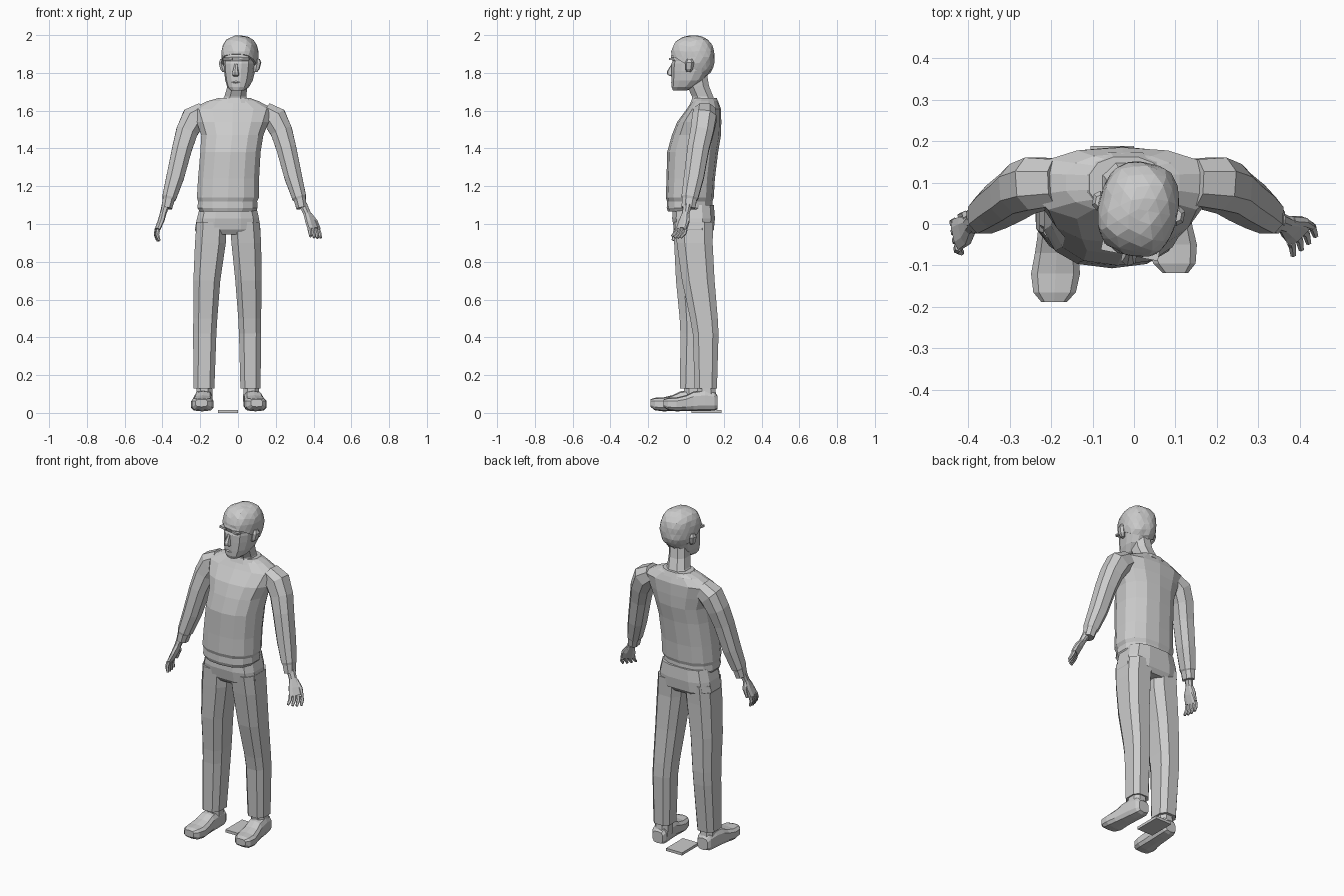
import bpy, bmesh, math, random
from mathutils import Vector, Matrix

random.seed(3)
Z = Vector((0, 0, 1))


def finish(name, bm, mat=None):
    if mat:
        bmesh.ops.transform(bm, matrix=mat, verts=bm.verts)
    bmesh.ops.recalc_face_normals(bm, faces=bm.faces)
    me = bpy.data.meshes.new(name)
    bm.to_mesh(me)
    bm.free()
    ob = bpy.data.objects.new(name, me)
    bpy.context.collection.objects.link(ob)
    return ob


def loft(name, rings, n=10, p=2.4, axis=None, ref=(0, 1, 0), mat=None):
    """Skin rings (x, y, z, half width, half depth); the depth runs along ref."""
    bm = bmesh.new()
    pts = [Vector(r[:3]) for r in rings]
    ref = Vector(ref)
    loops = []
    for i, r in enumerate(rings):
        t = Vector(axis) if axis else pts[min(i + 1, len(pts) - 1)] - pts[max(i - 1, 0)]
        t.normalize()
        u = ref.cross(t).normalized()
        v = t.cross(u)
        loop = []
        for k in range(n):
            a = 2 * math.pi * (k + 0.5) / n
            c, s = math.cos(a), math.sin(a)
            c = math.copysign(abs(c) ** (2 / p), c)
            s = math.copysign(abs(s) ** (2 / p), s)
            loop.append(bm.verts.new(pts[i] + u * c * r[3] + v * s * r[4]))
        loops.append(loop)
    for a, b in zip(loops, loops[1:]):
        for k in range(n):
            bm.faces.new((a[k], a[(k + 1) % n], b[(k + 1) % n], b[k]))
    bm.faces.new(loops[0])
    bm.faces.new(loops[-1])
    return finish(name, bm, mat)


def box(name, lo, hi, mat=None):
    bm = bmesh.new()
    bmesh.ops.create_cube(bm, size=1)
    lo, hi = Vector(lo), Vector(hi)
    for v in bm.verts:
        v.co = (lo + hi) / 2 + Vector(v.co[i] * (hi[i] - lo[i]) for i in range(3))
    return finish(name, bm, mat)


# Sweater body with gathered hem and collar
loft("sweater", [
    (-.055, .02, 1.065, .15, .115), (-.055, .02, 1.085, .163, .122),
    (-.055, .02, 1.12, .16, .12), (-.053, .02, 1.14, .168, .127),
    (-.05, .025, 1.24, .165, .128), (-.04, .035, 1.38, .163, .135),
    (-.03, .055, 1.47, .168, .13), (-.028, .07, 1.54, .195, .117),
    (-.028, .095, 1.61, .22, .09), (-.027, .1, 1.65, .14, .07),
    (-.02, .1, 1.665, .09, .06)], n=14, axis=Z)
loft("collar", [(-.02, .098, 1.64, .115, .078), (-.02, .098, 1.668, .09, .066)], n=12, axis=Z)

# Sleeves, mirrored about the slightly shifted body axis
for s, side in ((-1, "right"), (1, "left")):
    X = lambda d: -.02 + s * d
    loft(side + "_sleeve", [
        (X(.16), .1, 1.595, .055, .06), (X(.215), .097, 1.56, .07, .068),
        (X(.25), .085, 1.49, .062, .065), (X(.276), .065, 1.4, .056, .061),
        (X(.312), .042, 1.25, .05, .056), (X(.344), .02, 1.14, .04, .047),
        (X(.347), .018, 1.13, .034, .042), (X(.357), .012, 1.085, .03, .038)], n=8)


# Hands: palm, four fingers and a thumb
def hand(side, wrist, palm, knuckle, tip, spread, curl):
    w, pm, kn, tp, sp, cu = map(Vector, (wrist, palm, knuckle, tip, spread, curl))
    sp.normalize()
    loft(side + "_palm", [(*w, .021, .024), (*(w.lerp(pm, .5)), .017, .022),
                          (*pm, .016, .037), (*kn, .013, .04)], n=8, ref=sp)
    for i in range(4):
        k = (i - 1.5) / 1.5
        base = kn + sp * k * .03
        end = tp + sp * k * .036 - (tp - kn) * .12 * abs(k)
        mid = base.lerp(end, .5)
        loft(f"{side}_finger_{i + 1}", [(*base, .011, .011), (*mid, .01, .01),
             (*(end + cu), .007, .007)], n=6, ref=sp)
    th = pm - sp * .03
    loft(side + "_thumb", [(*(w.lerp(pm, .6) - sp * .015), .013, .013),
         (*(th + cu * .6 - sp * .006), .012, .012),
         (*(kn - sp * .045 + cu), .007, .007)], n=6, ref=sp)


hand("right", (-.383, .008, 1.1), (-.408, -.015, 1.015), (-.427, -.025, .97),
     (-.437, -.035, .91), (.15, -1, 0), (.014, 0, -.004))
hand("left", (.345, .008, 1.1), (.385, -.01, 1.015), (.4, -.022, .975),
     (.415, -.04, .925), (-.75, -.65, .1), (-.002, -.014, 0))

# Trousers: hips and two legs, the left one set back
loft("trouser_hips", [
    (-.052, .04, 1.1, .15, .11), (-.053, .04, 1.03, .168, .116),
    (-.055, .042, .97, .178, .108), (-.055, .042, .945, .165, .09)], n=12, p=3, axis=Z)
loft("right_trouser_leg", [
    (-.14, .036, 1.01, .083, .108), (-.146, .036, .9, .086, .104),
    (-.165, .04, .7, .075, .098), (-.173, .05, .5, .067, .088),
    (-.176, .05, .42, .065, .084), (-.18, .035, .13, .058, .07)], n=8, p=3, axis=Z)
loft("left_trouser_leg", [
    (.036, .042, 1.01, .083, .108), (.044, .046, .9, .083, .1),
    (.055, .065, .7, .073, .091), (.062, .095, .5, .064, .077),
    (.064, .104, .42, .062, .072), (.066, .105, .13, .056, .062)], n=8, p=3, axis=Z)

# Shoes with ankle shafts
for side, hx, tx, dy in (("right", -.178, -.193, 0), ("left", .07, .1, .07)):
    prof = [(.098, .055, .034, .035), (.08, .062, .045, .05), (.03, .066, .048, .056),
            (-.03, .062, .05, .052), (-.07, .052, .054, .042), (-.12, .045, .061, .037),
            (-.165, .047, .053, .033), (-.188, .052, .032, .02)]
    loft(side + "_shoe", [(hx + (tx - hx) * (.1 - y) / .29, y + dy, z, a, b)
                          for y, z, a, b in prof], n=10, p=3.2,
         axis=(0, -1, 0), ref=Z)
    loft(side + "_ankle", [(hx, .04 + dy, .06, .046, .056),
                           (hx, .037 + dy, .15, .044, .05)], n=8, axis=Z)

# Floor plate between the feet
box("base_plate", (-.105, .03, 0), (0, .188, .016))

# Neck
loft("neck", [(-.02, .1, 1.63, .085, .065), (-.014, .088, 1.675, .062, .06),
              (-.003, .064, 1.73, .056, .062), (.005, .05, 1.82, .052, .06)], n=8, axis=Z)

# Head, turned a little to its right
turn = Matrix.Translation((.01, .034, 0)) @ Matrix.Rotation(math.radians(-11), 4, 'Z')
loft("head", [
    (0, -.066, 1.708, .036, .038), (0, -.048, 1.725, .056, .062),
    (0, -.025, 1.76, .07, .086), (0, -.008, 1.81, .079, .103),
    (0, -.004, 1.85, .082, .106), (0, -.002, 1.862, .082, .102),
    (0, -.004, 1.885, .084, .11), (0, 0, 1.93, .08, .1),
    (0, 0, 1.96, .06, .08)], n=12, p=2.6, axis=Z, mat=turn)
loft("nose", [(0, -.105, 1.85, .007, .006), (0, -.12, 1.806, .016, .018),
              (0, -.119, 1.79, .02, .016), (0, -.108, 1.782, .013, .008)],
     n=6, axis=Z, mat=turn)
loft("lips", [(0, -.098, 1.758, .02, .01), (0, -.102, 1.75, .026, .013),
              (0, -.095, 1.742, .02, .01)], n=6, axis=Z, mat=turn)
for s, side in ((-1, "right"), (1, "left")):
    loft(side + "_ear", [
        (s * .082, -.004, 1.805, .012, .012), (s * .09, 0, 1.82, .016, .02),
        (s * .098, .004, 1.855, .016, .024), (s * .096, .004, 1.873, .01, .014)],
        n=6, axis=Z, mat=turn)
    box(side + "_brow", (s * .045 - .025, -.112, 1.868), (s * .045 + .025, -.075, 1.88), turn)

# Faceted hair cap, trimmed along a line falling from forehead to nape
bm = bmesh.new()
bmesh.ops.create_icosphere(bm, subdivisions=3, radius=1)
for v in bm.verts:
    k = 1 + random.uniform(-.025, .025)
    r = sum(abs(c) ** 2.5 for c in v.co) ** (-1 / 2.5)
    v.co *= r * k
    v.co = Vector((v.co.x * .096, v.co.y * .114 + .002, v.co.z * .115 + 1.883))
for co, no in (((0, -.11, 1.9), (0, .58, 1)), ((0, 0, 1.775), (0, 0, 1))):
    cut = bmesh.ops.bisect_plane(bm, geom=bm.verts[:] + bm.edges[:] + bm.faces[:],
                                 plane_co=co, plane_no=no, clear_inner=True)
    edges = [e for e in cut["geom_cut"] if isinstance(e, bmesh.types.BMEdge)]
    if edges:
        bmesh.ops.edgeloop_fill(bm, edges=edges)
finish("hair", bm, turn)
